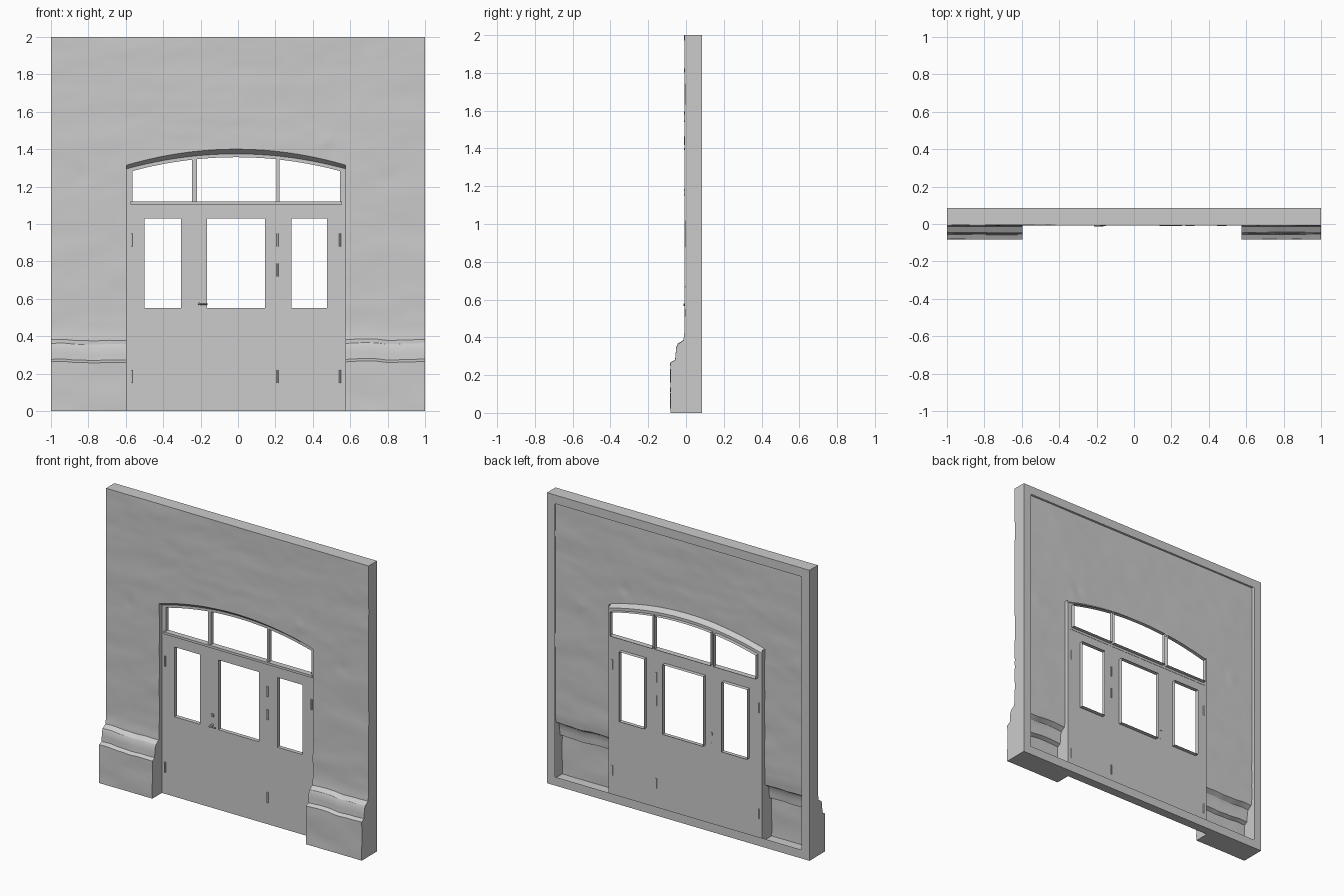
import bpy, bmesh, math
from mathutils import Vector, Matrix, noise

if "Cube" in bpy.data.objects:
    bpy.data.objects.remove(bpy.data.objects["Cube"])

XL, XR, XC, HALF = -0.595, 0.575, -0.01, 0.585   # door opening
BACK, DOOR, SPRING, FACE = 0.085, 0.022, 1.315, -0.007
UP = 26


def lerp(a, b, t):
    return a + (b - a) * t


def span(a, b, n):
    return [lerp(a, b, i / n) for i in range(n + 1)]


def arc(x, crown, drop):
    return crown - drop * ((x - XC) / HALF) ** 2


def finish(bm, name, recalc=True):
    if recalc:
        bmesh.ops.remove_doubles(bm, verts=bm.verts, dist=0.0005)
        bmesh.ops.recalc_face_normals(bm, faces=bm.faces)
    me = bpy.data.meshes.new(name)
    bm.to_mesh(me)
    bm.free()
    ob = bpy.data.objects.new(name, me)
    bpy.context.collection.objects.link(ob)
    bpy.ops.object.select_all(action='DESELECT')
    ob.select_set(True)
    bpy.context.view_layer.objects.active = ob
    bpy.ops.object.shade_smooth_by_angle(angle=math.radians(30))
    return ob


def patch(bm, rows):
    vs = [[bm.verts.new(p) for p in r] for r in rows]
    for a, b in zip(vs, vs[1:]):
        for i in range(len(a) - 1):
            bm.faces.new((a[i], b[i], b[i + 1], a[i + 1]))


def at_y(row, y):
    return [(p[0], y, p[2]) for p in row]


# Uneven plaster: soft streaky noise plus a few dents
DENTS = [(0.47, 1.44, 0.03, -0.004), (0.50, 1.40, 0.03, 0.003),
         (-0.83, 1.26, 0.03, 0.004), (0.80, 1.24, 0.03, 0.003)]


def plaster(x, y, z):
    n = 0.0032 * noise.noise(Vector((x * 3, 1.3, z * 8)))
    n += 0.0014 * noise.noise(Vector((x * 9, 5.1, z * 22)))
    for dx, dz, r, h in DENTS:
        n += h * math.exp(-((x - dx) ** 2 + (z - dz) ** 2) / r ** 2)
    dz = 0.0
    if 0.2 < z < 0.4:   # worn plinth ledges
        dz = 0.008 * noise.noise(Vector((x * 11, 2.0, 0.5)))
    return (x, y + n, z + dz)


# Plinth and wall profile (y, z), densified
KEYS = [(-0.082, 0), (-0.082, 0.262), (-0.057, 0.275), (-0.053, 0.34),
        (-0.044, 0.36), (-0.013, 0.38), (FACE, 0.43), (FACE, SPRING)]
profile = [KEYS[0]]
for (y0, z0), (y1, z1) in zip(KEYS, KEYS[1:]):
    n = max(1, round((z1 - z0) / 0.03))
    profile += [(lerp(y0, y1, i / n), lerp(z0, z1, i / n)) for i in range(1, n + 1)]


def pier(xs):
    return [[plaster(x, y, z) for y, z in profile] +
            [plaster(x, FACE, z) for z in span(SPRING, 2, UP)[1:]] for x in xs]


# Hollow wall shell: front skin, reveals, outer sides, back flange
bm = bmesh.new()
left, right = pier(span(-1, XL, 18)), pier(span(XR, 1, 18))
over = [[plaster(x, FACE, z) for z in span(arc(x, 1.40, 1.40 - SPRING), 2, UP)]
        for x in span(XL, XR, 48)]
for part in (left, over, right):
    patch(bm, part)
    top = [c[-1] for c in part]
    patch(bm, [top, at_y(top, BACK)])
for part in (left, right):
    foot = [c[0] for c in part]
    patch(bm, [foot, at_y(foot, BACK)])
for side in (left[0], right[-1]):
    patch(bm, [side, at_y(side, BACK)])
for jamb in (left[-1], right[0]):
    jamb = jamb[:len(profile)]
    patch(bm, [jamb, at_y(jamb, DOOR)])
edge = [c[0] for c in over]
patch(bm, [edge, [(p[0], DOOR, arc(p[0], 1.375, 0.08)) for p in edge]])
patch(bm, [[(XL, DOOR, 0), (XR, DOOR, 0)], [(XL, BACK, 0), (XR, BACK, 0)]])
outer = [(-1, BACK, 0), (1, BACK, 0), (1, BACK, 2), (-1, BACK, 2), (-1, BACK, 0)]
inner = [(p[0] * 0.94, BACK, 1 + (p[2] - 1) * 0.94) for p in outer]
patch(bm, [outer, inner])
finish(bm, "wall_shell")

# Door front: flat sheet with window openings turned back into reveals
def glass_top(x):
    return arc(x, 1.357, 0.082)


loops = [[(XL, 0), (XR, 0)] + [(x, arc(x, 1.375, 0.08)) for x in span(XR, XL, 48)]]
for a, b in ((-0.50, -0.305), (-0.165, 0.145), (0.285, 0.475)):
    loops.append([(a, 0.55), (b, 0.55), (b, 1.03), (a, 1.03)])
for a, b in ((-0.565, -0.245), (-0.22, 0.205), (0.222, 0.545)):
    loops.append([(a, 1.12), (b, 1.12)] + [(x, glass_top(x)) for x in span(b, a, 14)])
bm = bmesh.new()
rings = []
for lp in loops:
    vs = [bm.verts.new((x, DOOR, z)) for x, z in lp]
    rings.append([bm.edges.new((vs[i - 1], vs[i])) for i in range(len(vs))])
bmesh.ops.triangle_fill(bm, use_beauty=True, edges=[e for r in rings for e in r],
                        normal=(0, -1, 0))
holes = [e for r in rings[1:] for e in r]
ret = bmesh.ops.extrude_edge_only(bm, edges=holes)
moved = [g for g in ret["geom"] if isinstance(g, bmesh.types.BMVert)]
bmesh.ops.translate(bm, verts=moved, vec=(0, 0.028, 0))
bmesh.ops.recalc_face_normals(bm, faces=bm.faces)
flat = [f for f in bm.faces if abs(f.normal.y) > 0.9]
if sum(f.normal.y for f in flat) > 0:
    bmesh.ops.reverse_faces(bm, faces=bm.faces)
finish(bm, "door_front", recalc=False)


def box(name, x0, x1, y0, y1, z0, z1):
    bm = bmesh.new()
    m = Matrix.Translation(((x0 + x1) / 2, (y0 + y1) / 2, (z0 + z1) / 2))
    bmesh.ops.create_cube(bm, size=1, matrix=m @ Matrix.Diagonal((x1 - x0, y1 - y0, z1 - z0, 1)))
    return finish(bm, name)


def rod(name, centre, length, r, axis='Z'):
    rot = {'Z': Matrix(), 'X': Matrix.Rotation(math.pi / 2, 4, 'Y'),
           'Y': Matrix.Rotation(math.pi / 2, 4, 'X')}[axis]
    bm = bmesh.new()
    bmesh.ops.create_cone(bm, cap_ends=True, segments=12, radius1=r, radius2=r,
                          depth=length, matrix=Matrix.Translation(centre) @ rot)
    return finish(bm, name)


# Transom ledge and the bead where the two leaves meet
box("transom_ledge", -0.575, 0.555, 0.010, DOOR + 0.002, 1.104, 1.12)
box("leaf_bead", 0.209, 0.213, DOOR - 0.002, DOOR + 0.002, 0.002, 1.104)

# Hinges
for x, zs in ((-0.57, (0.915, 0.185)), (0.211, (0.915, 0.755, 0.185)), (0.546, (0.915, 0.185))):
    for z in zs:
        rod("hinge", (x, DOOR - 0.003, z), 0.07, 0.006)

# Lever handle and lock
rod("handle_spindle", (-0.207, 0.006, 0.573), 0.036, 0.007, 'Y')
rod("handle_lever", (-0.189, -0.009, 0.573), 0.05, 0.005, 'X')
box("lock_plate", -0.217, -0.199, 0.014, DOOR + 0.003, 0.63, 0.65)
